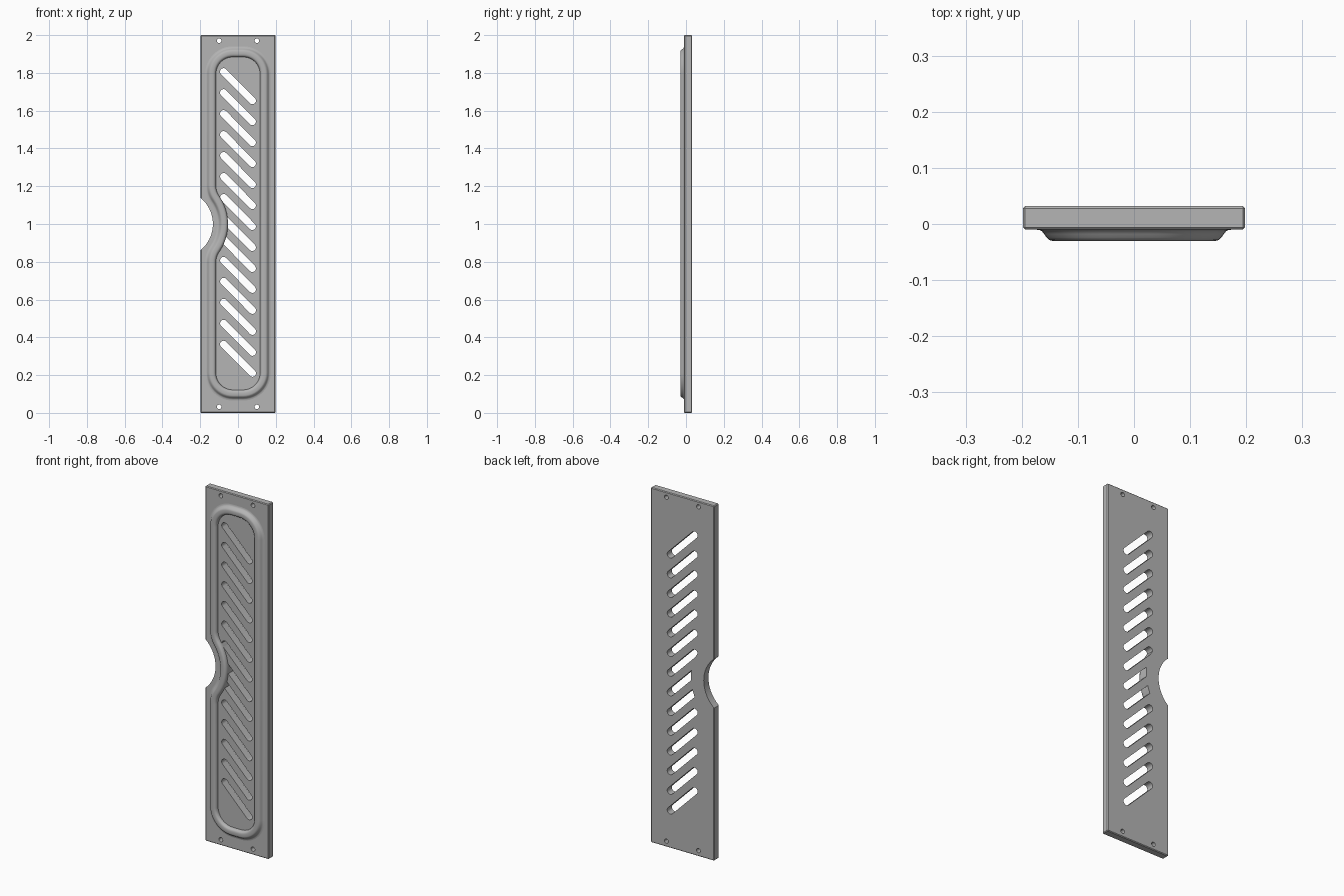
import bpy, bmesh
from math import sin, cos, pi, sqrt, atan2

if "Cube" in bpy.data.objects:
    bpy.data.objects.remove(bpy.data.objects["Cube"], do_unlink=True)

WIDTH, HEIGHT = 0.396, 2.0
FRONT, BACK, CREST = -0.01, 0.032, -0.03
NOTCH_X, NOTCH_Z, NOTCH_R = -0.313, 1.0, 0.18

steel = bpy.data.materials.new("grey_steel")
steel.use_nodes = True
grey = (0.46, 0.46, 0.46, 1)
steel.diffuse_color = grey
steel.node_tree.nodes["Principled BSDF"].inputs["Base Color"].default_value = grey


def make_object(name, bm):
    bmesh.ops.recalc_face_normals(bm, faces=bm.faces)
    mesh = bpy.data.meshes.new(name)
    bm.to_mesh(mesh)
    bm.free()
    mesh.materials.append(steel)
    obj = bpy.data.objects.new(name, mesh)
    bpy.context.collection.objects.link(obj)
    return obj


def arc(cx, cz, r, a0, a1, n=12):
    return [(cx + r * cos(a0 + (a1 - a0) * i / n),
             cz + r * sin(a0 + (a1 - a0) * i / n)) for i in range(n + 1)]


def add_prism(bm, points, y0=-0.1, y1=0.1):
    loops = [[bm.verts.new((x, y, z)) for x, z in points] for y in (y0, y1)]
    for loop in loops:
        bm.faces.new(loop)
    n = len(points)
    for i in range(n):
        j = (i + 1) % n
        bm.faces.new((loops[0][i], loops[0][j], loops[1][j], loops[1][i]))


def boolean(obj, cutter, operation):
    mod = obj.modifiers.new("cut", 'BOOLEAN')
    mod.operation, mod.solver, mod.object = operation, 'EXACT', cutter
    apply(obj, mod)
    bpy.data.objects.remove(cutter, do_unlink=True)


def apply(obj, mod):
    bpy.context.view_layer.objects.active = obj
    bpy.ops.object.modifier_apply(modifier=mod.name)


def ridge_outline(w):
    """Rounded outline, bent around the notch, grown outward by w."""
    half, r, low, high = 0.117, 0.09, 0.122, 1.884
    bend, fillet = 0.26, 0.1
    c, fx = half - r, fillet - half
    dx = fx - NOTCH_X
    dz = sqrt((bend + fillet) ** 2 - dx * dx)
    phi = atan2(dz, dx)
    return (arc(c, low + r, r + w, -pi / 2, 0)
            + arc(c, high - r, r + w, 0, pi / 2)
            + arc(-c, high - r, r + w, pi / 2, pi)
            + arc(fx, NOTCH_Z + dz, fillet + w, pi, pi + phi)
            + arc(NOTCH_X, NOTCH_Z, bend - w, phi, -phi)[1:-1]
            + arc(fx, NOTCH_Z - dz, fillet + w, pi - phi, pi)
            + arc(-c, low + r, r + w, pi, 1.5 * pi))


# Flat plate with a small edge chamfer
bm = bmesh.new()
bmesh.ops.create_cube(bm, size=1)
for v in bm.verts:
    v.co.x *= WIDTH
    v.co.y = BACK if v.co.y > 0 else FRONT
    v.co.z = HEIGHT if v.co.z > 0 else 0
plate = make_object("plate", bm)
chamfer = plate.modifiers.new("chamfer", 'BEVEL')
chamfer.width, chamfer.segments = 0.004, 1
apply(plate, chamfer)

# Slanted vents, kept inside the ridge
bm = bmesh.new()
for i in range(14):
    z = 1.806 - 0.111 * i
    add_prism(bm, arc(-0.076, z, 0.019, pi / 4, 1.25 * pi)
              + arc(0.076, z - 0.153, 0.019, -0.75 * pi, pi / 4))
slots = make_object("slot_cutter", bm)
bm = bmesh.new()
add_prism(bm, ridge_outline(0), -0.2, 0.2)
boolean(slots, make_object("floor_cutter", bm), 'INTERSECT')
boolean(plate, slots, 'DIFFERENCE')

# Side notch and four screw holes
bm = bmesh.new()
add_prism(bm, arc(NOTCH_X, NOTCH_Z, NOTCH_R, 0, 2 * pi, 96)[:-1])
for x in (-0.1, 0.1):
    for z in (0.032, HEIGHT - 0.03):
        add_prism(bm, arc(x, z, 0.012, 0, 2 * pi, 24)[:-1])
boolean(plate, make_object("hole_cutter", bm), 'DIFFERENCE')

# Raised ridge: rounded crest, flared outer foot
profile = [(0, FRONT + 0.004), (0, FRONT), (0.001, -0.019), (0.005, -0.026),
           (0.010, -0.029), (0.016, CREST), (0.029, CREST), (0.034, -0.0285),
           (0.039, -0.024), (0.043, -0.018), (0.047, -0.013),
           (0.051, -0.011), (0.057, FRONT), (0.057, FRONT + 0.004)]
bm = bmesh.new()
rings = [[bm.verts.new((x, y, z)) for x, z in ridge_outline(w)] for w, y in profile]
for a, b in zip(rings, rings[1:] + rings[:1]):
    for i in range(len(a)):
        j = (i + 1) % len(a)
        bm.faces.new((a[i], a[j], b[j], b[i]))
ridge = make_object("ridge", bm)

# Smooth curved faces, keep edges crisp
for obj in (plate, ridge):
    bpy.ops.object.select_all(action='DESELECT')
    obj.select_set(True)
    bpy.context.view_layer.objects.active = obj
    bpy.ops.object.shade_smooth_by_angle(angle=0.6)
